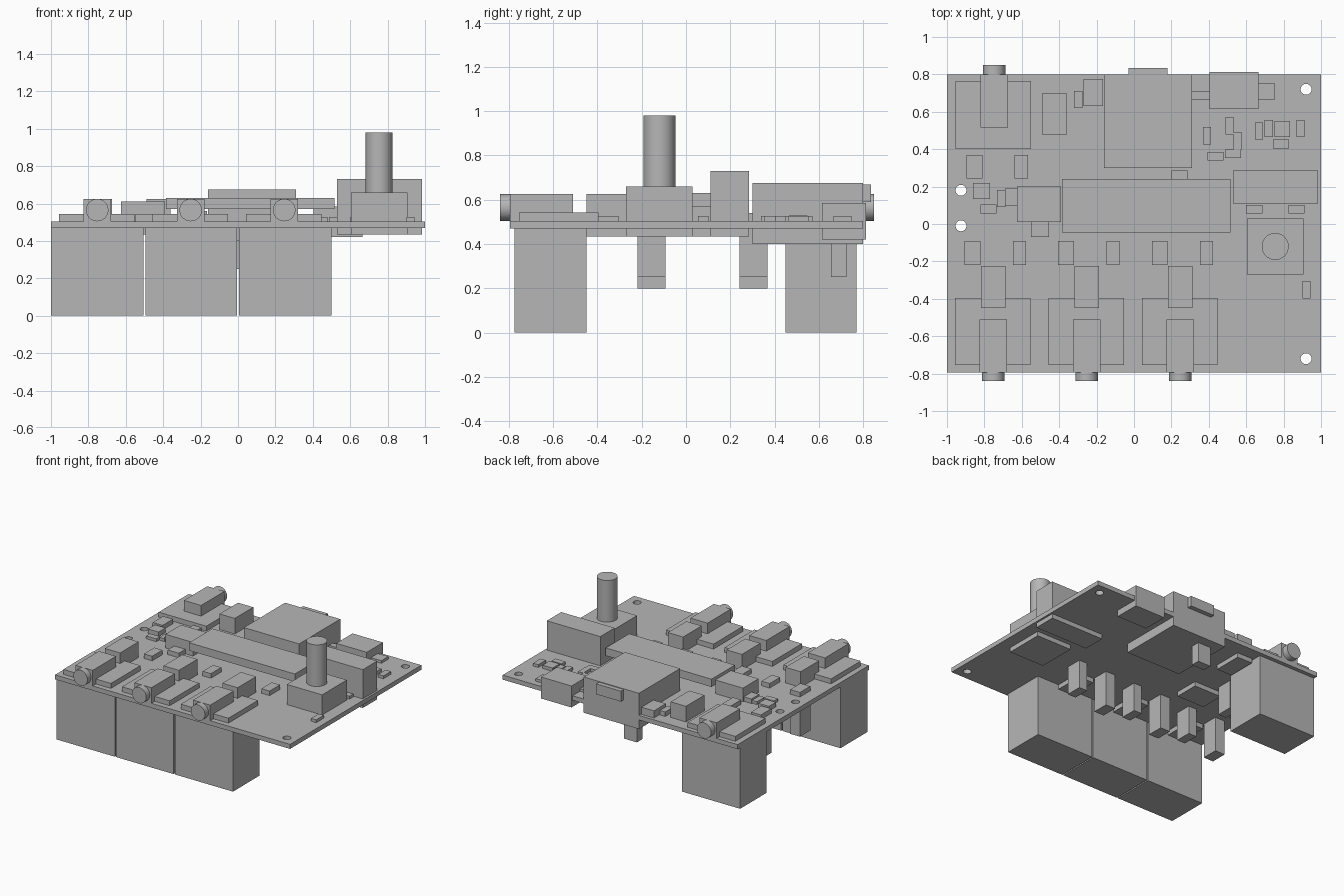
import bpy
import bmesh
from mathutils import Matrix, Vector

default_cube = bpy.data.objects.get("Cube")
if default_cube:
    bpy.data.objects.remove(default_cube, do_unlink=True)

BOARD_LOW, BOARD_TOP = 0.47, 0.505
UNDERSIDE = 0.435          # bottom of parts that pass through the board
PITCH = 0.5                # spacing of the repeated channels

grey = bpy.data.materials.new("plain_grey")
grey.use_nodes = True
grey.diffuse_color = (0.47, 0.47, 0.47, 1)
grey.node_tree.nodes["Principled BSDF"].inputs["Base Color"].default_value = grey.diffuse_color


def finish(name, bm):
    mesh = bpy.data.meshes.new(name)
    bm.to_mesh(mesh)
    bm.free()
    obj = bpy.data.objects.new(name, mesh)
    bpy.context.collection.objects.link(obj)
    mesh.materials.append(grey)
    return obj


def box(name, x, y, z):
    """Box from (low, high) pairs along each axis."""
    bm = bmesh.new()
    size = Vector((x[1] - x[0], y[1] - y[0], z[1] - z[0]))
    centre = Vector((sum(x), sum(y), sum(z))) / 2
    bmesh.ops.create_cube(bm, size=1, matrix=Matrix.Translation(centre) @ Matrix.Diagonal(size).to_4x4())
    return finish(name, bm)


def cylinder(name, centre, radius, depth, axis="Z"):
    bm = bmesh.new()
    turn = Matrix.Rotation(1.5707963, 4, "X") if axis == "Y" else Matrix.Identity(4)
    bmesh.ops.create_cone(bm, cap_ends=True, segments=40, radius1=radius, radius2=radius,
                          depth=depth, matrix=Matrix.Translation(centre) @ turn)
    obj = finish(name, bm)
    bpy.ops.object.select_all(action="DESELECT")
    obj.select_set(True)
    bpy.context.view_layer.objects.active = obj
    bpy.ops.object.shade_smooth_by_angle()
    return obj


# Circuit board with four mounting holes
board = box("circuit_board", (-1, 1), (-0.795, 0.8), (BOARD_LOW, BOARD_TOP))
for x, y in ((0.92, 0.72), (0.92, -0.72), (-0.925, 0.18), (-0.925, -0.01)):
    cutter = cylinder("hole_cutter", (x, y, BOARD_TOP), 0.029, 0.2)
    cutter.hide_render = True
    cut = board.modifiers.new("mounting_hole", "BOOLEAN")
    cut.object = cutter
    cut.solver = "EXACT"
    bpy.ops.object.select_all(action="DESELECT")
    bpy.context.view_layer.objects.active = board
    board.select_set(True)
    bpy.ops.object.modifier_apply(modifier=cut.name)
    bpy.data.objects.remove(cutter, do_unlink=True)


def jack(name, x, inner, edge, tip):
    """Socket body with a round collar poking over the board edge."""
    box(name + "_body", (x - 0.073, x + 0.073), sorted((inner, edge)), (BOARD_TOP, 0.625))
    cylinder(name + "_collar", (x, (edge + tip) / 2, 0.565), 0.06, abs(tip - edge), "Y")


def post_pair(name, x, y):
    """Two components whose tall bodies hang below the board."""
    for label, shift, half, low in (("long", -0.11, 0.042, 0.2), ("short", 0.14, 0.035, 0.25)):
        span = (x + shift - half, x + shift + half)
        box(f"{name}_{label}_post", span, (y - 0.063, y + 0.063), (low, BOARD_LOW))
        box(f"{name}_{label}_cap", span, (y - 0.063, y + 0.063), (BOARD_TOP, 0.54))


# Three front channels
for i in range(3):
    x = -0.753 + i * PITCH
    name = f"front_channel_{i + 1}"
    jack(name + "_jack", x, -0.51, -0.795, -0.84)
    box(name + "_plate", (x - 0.205, x + 0.2), (-0.755, -0.395), (BOARD_TOP, 0.543))
    box(name + "_chip", (x - 0.065, x + 0.065), (-0.45, -0.225), (UNDERSIDE, 0.625))
    post_pair(name, x, -0.155)
    left = -1 + i * PITCH
    box(name + "_battery_block", (left + 0.005 * (i > 0), left + PITCH - 0.005 * (i < 2)),
        (-0.775, -0.45), (0, BOARD_LOW))

# Single back channel
jack("back_jack", -0.748, 0.515, 0.8, 0.85)
box("back_plate", (-0.955, -0.55), (0.4, 0.765), (BOARD_TOP, 0.543))
box("back_chip", (-0.49, -0.36), (0.475, 0.7), (UNDERSIDE, 0.625))
box("back_block", (-1, -0.505), (0.45, 0.77), (0, BOARD_LOW))
post_pair("back_channel", -0.743, 0.305)

# Large back connector, with its tab and the post hanging below it
box("large_connector", (-0.16, 0.31), (0.3, 0.8), (0.4, 0.675))
box("connector_tab", (-0.03, 0.18), (0.8, 0.835), (0.59, 0.67))
box("connector_post", (-0.09, 0.02), (0.655, 0.725), (0.25, 0.4))

# Small back connector overlapping the board edge
box("edge_connector", (0.405, 0.665), (0.615, 0.813), (0.42, 0.585))

# Raised display bar and the parts at its ends
box("display_bar", (-0.385, 0.515), (-0.045, 0.24), (0.57, 0.63))
box("display_driver", (-0.625, -0.39), (0.01, 0.2), (UNDERSIDE, 0.61))
box("side_connector", (0.53, 0.985), (0.11, 0.285), (UNDERSIDE, 0.73))

# Control knob
box("knob_base", (0.605, 0.905), (-0.27, 0.03), (UNDERSIDE, 0.66))
cylinder("knob_shaft", (0.755, -0.12, 0.82), 0.072, 0.32)

# Medium surface components
box("regulator", (-0.27, -0.165), (0.63, 0.775), (BOARD_TOP, 0.56))
box("regulator_filter", (-0.32, -0.275), (0.62, 0.71), (BOARD_TOP, 0.54))
box("edge_filter_left", (0.665, 0.755), (0.665, 0.75), (BOARD_TOP, 0.525))
box("edge_filter_right", (0.31, 0.405), (0.665, 0.71), (BOARD_TOP, 0.525))
box("driver_filter", (-0.69, -0.625), (0.095, 0.19), (BOARD_TOP, 0.54))
box("driver_capacitor", (-0.55, -0.455), (-0.07, 0.01), (BOARD_TOP, 0.54))
box("corner_capacitor", (-0.86, -0.77), (0.135, 0.22), (BOARD_TOP, 0.54))
box("square_capacitor", (0.75, 0.835), (0.465, 0.55), (BOARD_TOP, 0.53))

# Small surface components, lying across or along the board
across = ((-0.778, 0.08), (0.243, 0.262), (0.435, 0.362), (0.53, 0.375),
          (0.785, 0.428), (0.643, 0.078), (0.868, 0.078))
along = ((-0.71, 0.137), (0.39, 0.472), (0.51, 0.525), (0.555, 0.443), (0.668, 0.497),
         (0.72, 0.51), (0.89, 0.51), (0.922, -0.352))
for label, places, wide, deep in (("across", across, 0.043, 0.023), ("along", along, 0.022, 0.046)):
    for i, (x, y) in enumerate(places):
        box(f"small_component_{label}_{i + 1}", (x - wide, x + wide), (y - deep, y + deep),
            (BOARD_TOP, 0.527))
